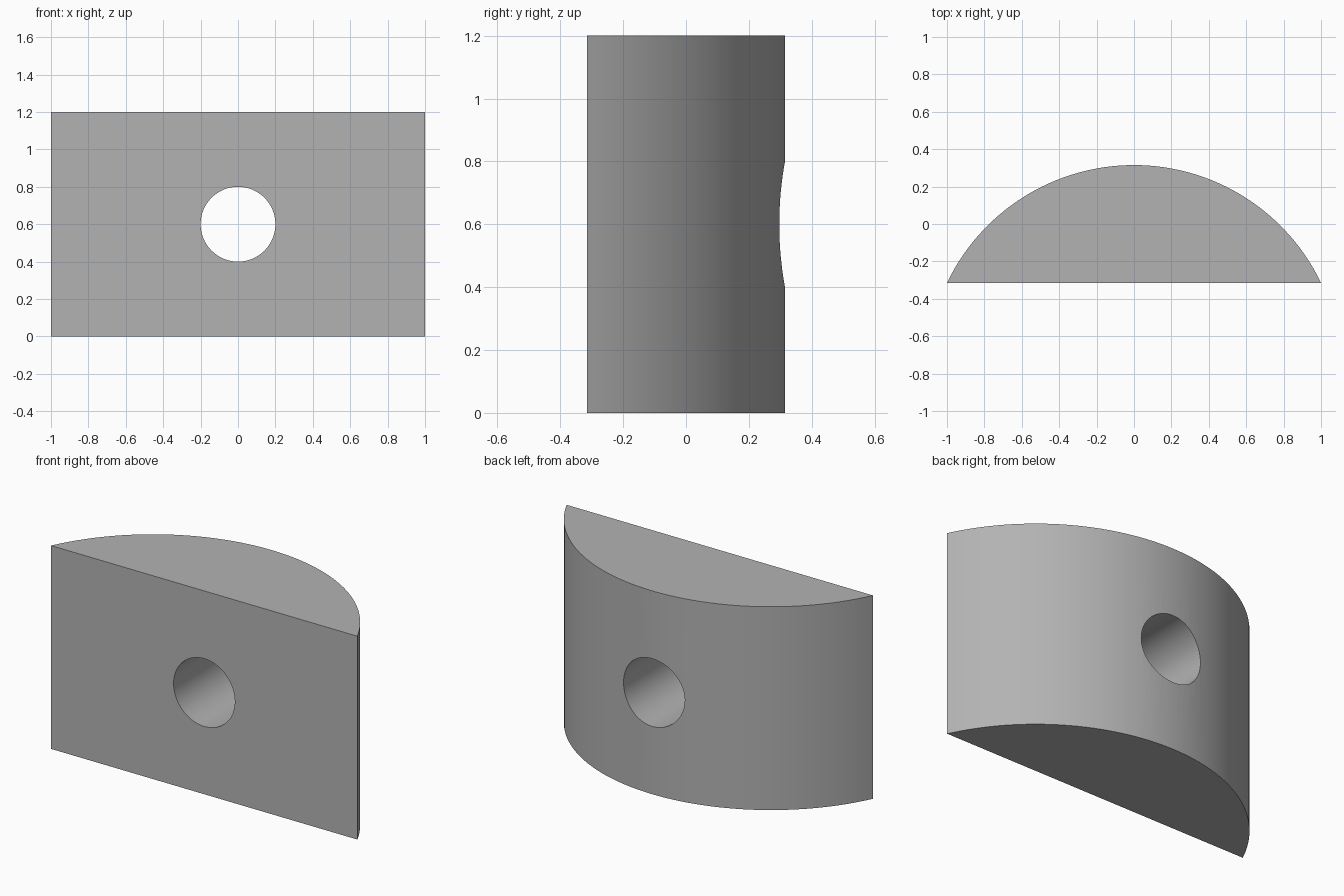
import bpy
import bmesh
from math import sin, cos, asin, radians
from mathutils import Matrix

HALF_WIDTH, DEPTH, HEIGHT = 1.0, 0.63, 1.2
HOLE_RADIUS, ARC_STEPS = 0.2, 64

if "Cube" in bpy.data.objects:
    bpy.data.objects.remove(bpy.data.objects["Cube"])

# Plain grey material
grey = bpy.data.materials.new("plain_grey")
grey.use_nodes = True
colour = (0.45, 0.45, 0.45, 1)
grey.diffuse_color = colour
grey.node_tree.nodes["Principled BSDF"].inputs["Base Color"].default_value = colour


def make_object(name, bm):
    bmesh.ops.recalc_face_normals(bm, faces=bm.faces)
    mesh = bpy.data.meshes.new(name)
    bm.to_mesh(mesh)
    bm.free()
    mesh.materials.append(grey)
    obj = bpy.data.objects.new(name, mesh)
    bpy.context.collection.objects.link(obj)
    return obj


# Block: circular segment with a flat front, extruded upwards
radius = (HALF_WIDTH ** 2 + DEPTH ** 2) / (2 * DEPTH)
centre_y = DEPTH / 2 - radius
half_angle = asin(HALF_WIDTH / radius)
bm = bmesh.new()
profile = []
for i in range(ARC_STEPS + 1):
    a = half_angle * (1 - 2 * i / ARC_STEPS)
    profile.append(bm.verts.new((radius * sin(a), centre_y + radius * cos(a), 0)))
base = bm.faces.new(profile)
top = bmesh.ops.extrude_face_region(bm, geom=[base], use_keep_orig=True)
top_verts = [g for g in top["geom"] if isinstance(g, bmesh.types.BMVert)]
bmesh.ops.translate(bm, verts=top_verts, vec=(0, 0, HEIGHT))
block = make_object("curved_block", bm)

# Cutter: round hole from front to back
bm = bmesh.new()
bmesh.ops.create_cone(
    bm, cap_ends=True, segments=ARC_STEPS, radius1=HOLE_RADIUS,
    radius2=HOLE_RADIUS, depth=DEPTH * 2,
    matrix=Matrix.Translation((0, 0, HEIGHT / 2)) @ Matrix.Rotation(radians(90), 4, "X"))
cutter = make_object("hole_cutter", bm)

# Drill the hole and remove the cutter
drill = block.modifiers.new("drill_hole", "BOOLEAN")
drill.operation = "DIFFERENCE"
drill.solver = "EXACT"
drill.object = cutter
bpy.ops.object.select_all(action="DESELECT")
bpy.context.view_layer.objects.active = block
block.select_set(True)
bpy.ops.object.modifier_apply(modifier=drill.name)
bpy.data.objects.remove(cutter)

# Smooth curved walls, sharp rims
bpy.ops.object.shade_smooth_by_angle(angle=radians(30))
